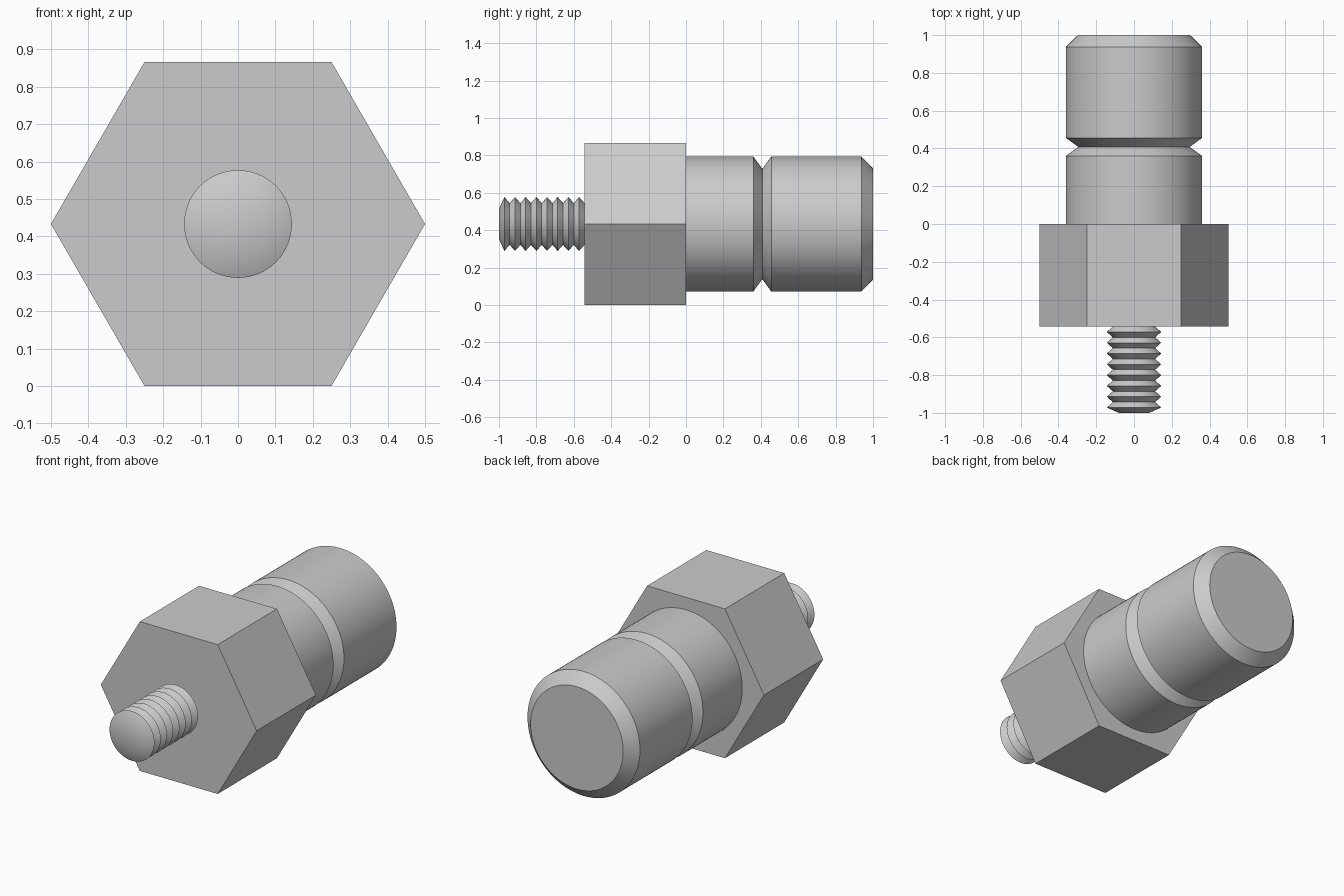
import bpy
import bmesh
import math
from mathutils import Matrix, Vector

cube = bpy.data.objects.get("Cube")
if cube:
    bpy.data.objects.remove(cube, do_unlink=True)

AXIS_Z = math.sqrt(3) / 4  # height of the shared centre line

steel = bpy.data.materials.new("light grey steel")
steel.use_nodes = True
colour = (0.6, 0.6, 0.6, 1.0)
steel.diffuse_color = colour
steel.node_tree.nodes["Principled BSDF"].inputs["Base Color"].default_value = colour


def turned_part(name, profile, sides, smooth=True):
    """Revolve (y, radius) points about the centre line and cap both ends."""
    bm = bmesh.new()
    rings = []
    for y, radius in profile:
        ring = []
        for i in range(sides):
            a = math.tau * i / sides
            ring.append(bm.verts.new((radius * math.cos(a), y, AXIS_Z + radius * math.sin(a))))
        rings.append(ring)
    for near, far in zip(rings, rings[1:]):
        for i in range(sides):
            j = (i + 1) % sides
            bm.faces.new((near[i], near[j], far[j], far[i]))
    bm.faces.new(rings[0])
    bm.faces.new(rings[-1])
    bmesh.ops.recalc_face_normals(bm, faces=bm.faces)
    mesh = bpy.data.meshes.new(name)
    bm.to_mesh(mesh)
    bm.free()
    mesh.materials.append(steel)
    obj = bpy.data.objects.new(name, mesh)
    bpy.context.collection.objects.link(obj)
    if smooth:
        bpy.ops.object.select_all(action='DESELECT')
        obj.select_set(True)
        bpy.context.view_layer.objects.active = obj
        bpy.ops.object.shade_smooth_by_angle(angle=math.radians(30))
    return obj


# Hexagonal collar
HEX_FRONT = -0.543
turned_part("hex_collar", [(HEX_FRONT, 0.5), (0, 0.5)], 6, smooth=False)

# Plug body with a V groove and a chamfered end
R = 0.361
turned_part("plug_body", [(0, R), (0.36, R), (0.408, 0.295), (0.456, R),
                          (0.937, R), (1, 0.297)], 96)

# Threaded stud: evenly spaced ridges with a narrower tip
TURNS = 8
pitch = (1 + HEX_FRONT) / TURNS
thread = [(-1, 0.08)]
for k in range(TURNS):
    y = -1 + k * pitch
    thread += [(y + pitch / 2, 0.144), (y + pitch, 0.112)]
turned_part("threaded_stud", thread, 64)
